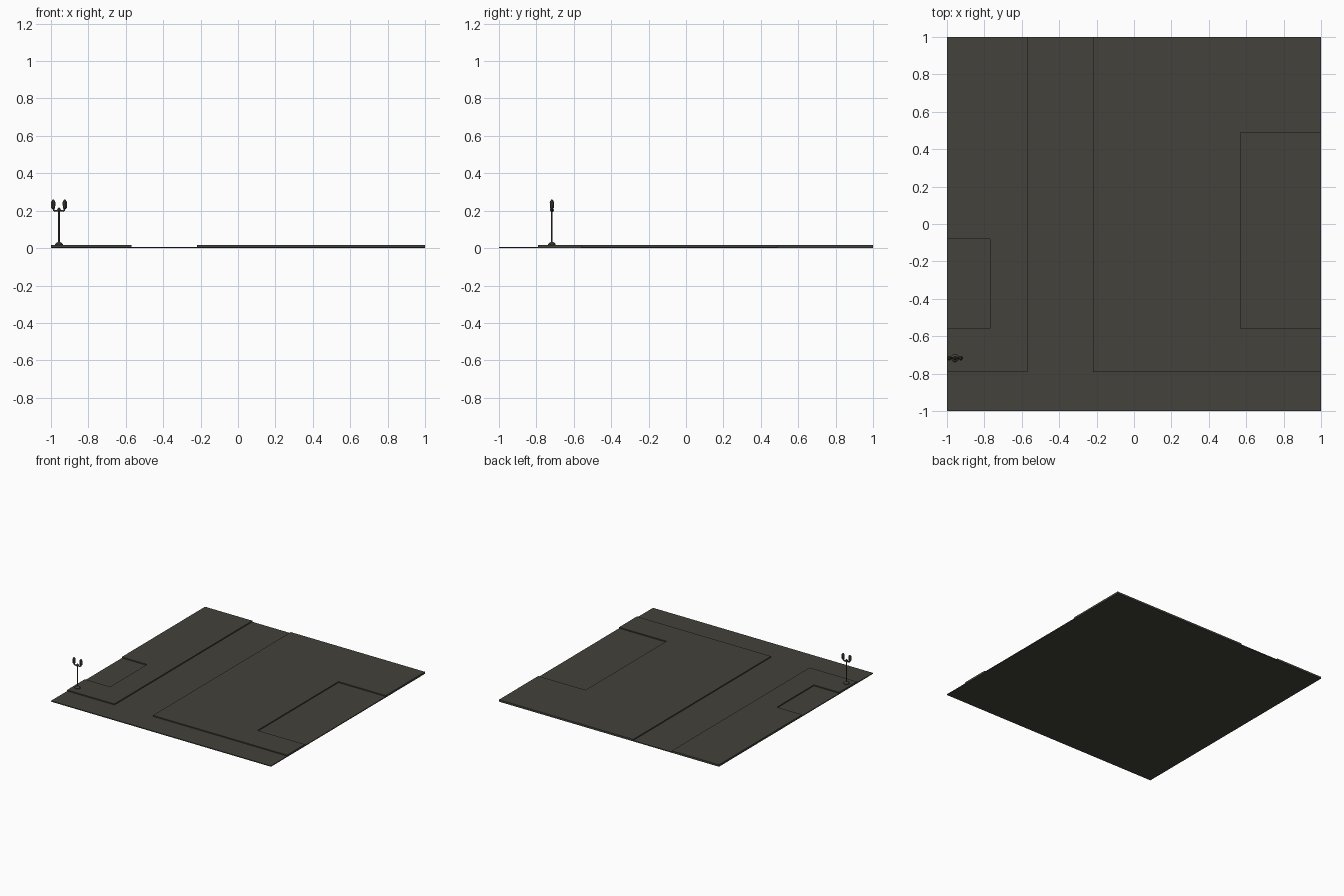
import bpy, bmesh, math

if "Cube" in bpy.data.objects:
    bpy.data.objects.remove(bpy.data.objects["Cube"])

mat = bpy.data.materials.new("dark warm grey")
mat.diffuse_color = (0.056, 0.054, 0.044, 1)
mat.use_nodes = True
mat.node_tree.nodes["Principled BSDF"].inputs["Base Color"].default_value = mat.diffuse_color

ROAD_Z, KERB_Z = 0.007, 0.016
LAMP_X, LAMP_Y = -0.957, -0.717


def finish(name, bm):
    bmesh.ops.recalc_face_normals(bm, faces=bm.faces)
    me = bpy.data.meshes.new(name)
    bm.to_mesh(me)
    bm.free()
    me.materials.append(mat)
    ob = bpy.data.objects.new(name, me)
    bpy.context.collection.objects.link(ob)
    return ob


def prism(name, outline, z0, z1):
    """Flat outline raised from z0 to z1."""
    bm = bmesh.new()
    face = bm.faces.new([bm.verts.new((x, y, z0)) for x, y in outline])
    ext = bmesh.ops.extrude_face_region(bm, geom=[face], use_keep_orig=True)
    for v in ext["geom"]:
        if isinstance(v, bmesh.types.BMVert):
            v.co.z = z1
    return finish(name, bm)


def lathe(name, x, y, profile, sides=8):
    """Stack of (radius, height) rings around a vertical axis."""
    bm = bmesh.new()
    rings = []
    for r, z in profile:
        rings.append([bm.verts.new((x + r * math.cos((i + 0.5) * math.tau / sides),
                                    y + r * math.sin((i + 0.5) * math.tau / sides), z))
                      for i in range(sides)])
    for a, b in zip(rings, rings[1:]):
        for i in range(sides):
            j = (i + 1) % sides
            bm.faces.new((a[i], a[j], b[j], b[i]))
    bm.faces.new(rings[0])
    bm.faces.new(rings[-1])
    return finish(name, bm)


# Road slab
prism("road", [(-1, -1), (1, -1), (1, 1), (-1, 1)], 0, ROAD_Z)

# Raised pavements, each with a sunken plot open to the outer edge
prism("left_pavement", [(-1, -0.79), (-0.57, -0.79), (-0.57, 1), (-1, 1),
                        (-1, -0.08), (-0.77, -0.08), (-0.77, -0.56), (-1, -0.56)],
      ROAD_Z, KERB_Z)
prism("right_pavement", [(-0.22, -0.79), (1, -0.79), (1, -0.56), (0.57, -0.56),
                         (0.57, 0.49), (1, 0.49), (1, 1), (-0.22, 1)],
      ROAD_Z, KERB_Z)

# Street lamp: foot, pole and finial
lathe("lamp_foot", LAMP_X, LAMP_Y,
      [(0.022, KERB_Z), (0.022, 0.021), (0.015, 0.028), (0.006, 0.033)])
lathe("lamp_pole", LAMP_X, LAMP_Y, [(0.0045, 0.03), (0.0045, 0.196)])
lathe("lamp_finial", LAMP_X, LAMP_Y,
      [(0.006, 0.194), (0.011, 0.199), (0.011, 0.206), (0.004, 0.216)])

# Twin arms and lanterns
for side, s in (("left", -1), ("right", 1)):
    cu = bpy.data.curves.new(side + "_lamp_arm", "CURVE")
    cu.dimensions = "3D"
    cu.bevel_depth = 0.0055
    cu.bevel_resolution = 1
    cu.use_fill_caps = True
    sp = cu.splines.new("POLY")
    pts = [(0, 0.2), (0.022, 0.199), (0.028, 0.203), (0.031, 0.214)]
    sp.points.add(len(pts) - 1)
    for p, (dx, z) in zip(sp.points, pts):
        p.co = (LAMP_X + s * dx, LAMP_Y, z, 1)
    cu.materials.append(mat)
    arm = bpy.data.objects.new(side + "_lamp_arm", cu)
    bpy.context.collection.objects.link(arm)
    lathe(side + "_lantern", LAMP_X + s * 0.031, LAMP_Y,
          [(0.006, 0.21), (0.0115, 0.215), (0.0125, 0.246), (0.009, 0.252), (0.004, 0.259)])
